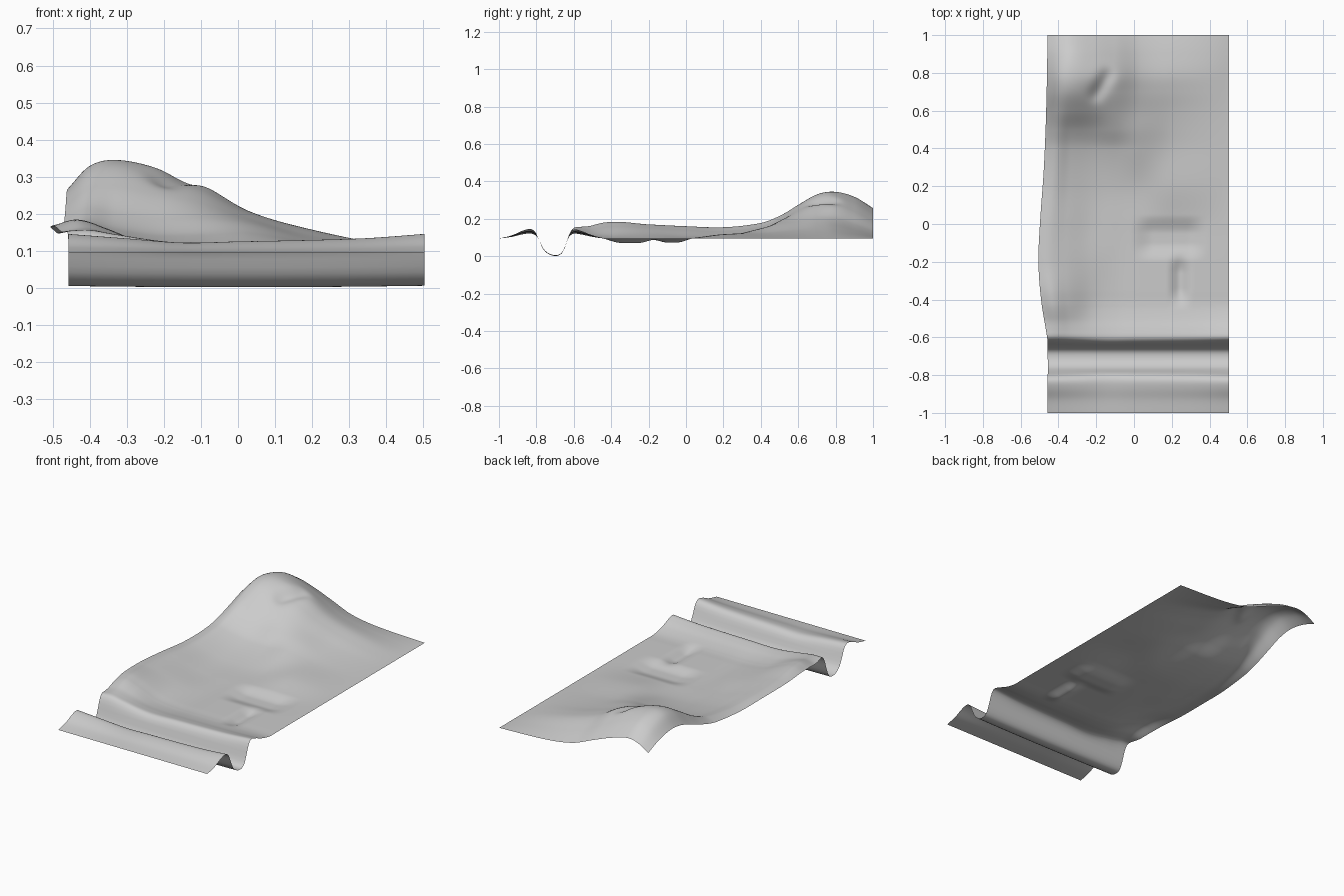
import bpy, bmesh, math


def curve(ts, vs, t):
    """Smooth interpolation through points (ts, vs) at unevenly spaced ts."""
    n = len(ts)
    t = min(max(t, ts[0]), ts[-1])
    i = 0
    while i < n - 2 and t > ts[i + 1]:
        i += 1

    def slope(k):
        a, b = max(k - 1, 0), min(k + 1, n - 1)
        return (vs[b] - vs[a]) / (ts[b] - ts[a])

    h = ts[i + 1] - ts[i]
    s = (t - ts[i]) / h
    return ((2*s**3 - 3*s**2 + 1) * vs[i] + (s**3 - 2*s**2 + s) * h * slope(i)
            + (3*s**2 - 2*s**3) * vs[i + 1] + (s**3 - s**2) * h * slope(i + 1))


def smooth(a, b, t):
    t = min(max((t - a) / (b - a), 0), 1)
    return t * t * (3 - 2 * t)


def box_dent(x, y, x0, x1, y0, y1, sx, sy):
    """Soft-edged rectangle mask."""
    return (smooth(x0 - sx, x0 + sx, x) * (1 - smooth(x1 - sx, x1 + sx, x))
            * smooth(y0 - sy, y0 + sy, y) * (1 - smooth(y1 - sy, y1 + sy, y)))


FLOOR = .095

# Ditch cross-section along y
DITCH_Y = [-1, -.93, -.87, -.83, -.805, -.785, -.765, -.735, -.7, -.67, -.65, -.635, -.62, -.6, -.56, -.5, -.43, -.35, 1]
DITCH_Z = [.095, .112, .138, .145, .128, .085, .04, .012, .002, .01, .04, .085, .122, .143, .135, .112, .096, .095, .095]

# Mound and left bank heights (rows front to back)
COLS = [-.46, -.4, -.33, -.22, -.1, .03, .2, .5]
ROWS = [
    (-.64, [.095] * 8),
    (-.55, [.115, .125, .115, .1, .095, .095, .095, .095]),
    (-.42, [.163, .182, .158, .11, .095, .095, .095, .095]),
    (-.2, [.165, .17, .152, .115, .095, .095, .095, .095]),
    (0, [.157, .16, .14, .106, .096, .095, .095, .095]),
    (.2, [.147, .155, .135, .11, .103, .105, .118, .095]),
    (.4, [.16, .178, .16, .142, .142, .148, .122, .095]),
    (.5, [.185, .215, .203, .188, .188, .173, .13, .095]),
    (.6, [.22, .268, .273, .253, .23, .188, .14, .095]),
    (.7, [.255, .315, .33, .305, .266, .203, .153, .095]),
    (.79, [.265, .328, .345, .324, .28, .205, .156, .095]),
    (.9, [.245, .298, .318, .29, .238, .172, .133, .095]),
    (1, [.205, .242, .257, .23, .185, .134, .108, .095]),
]
ROW_Y = [r[0] for r in ROWS]


def height(x, y):
    z = curve(DITCH_Y, DITCH_Z, y)
    # the ditch banks sag a little in the middle
    sag = max(0, z - FLOOR) / .05 if y < -.43 else 0
    z -= sag * curve([-.46, -.3, -.15, 0, .2, .35, .5],
                     [0, .012, .023, .02, .016, .011, 0], x)
    # ditch bottom rises very slightly toward the ends
    if -.78 < y < -.64:
        z += .004 * (x / .5) ** 2
    if y > -.64:
        z += curve(ROW_Y, [curve(COLS, r[1], x) for r in ROWS], y) - FLOOR
    # T-shaped hollow on the flat
    z -= .02 * box_dent(x, y, .04, .34, -.15, 0, .06, .05)
    z -= .03 * box_dent(x, y, .215, .27, -.4, -.2, .045, .06)
    # slanted notch near the top of the mound
    dx, dy = x + .17, y - .735
    along, across = dx * .5 + dy * .866, dx * .866 - dy * .5
    z -= .022 * math.exp(-(along / .09) ** 4 - (across / .04) ** 2)
    return max(z, 0)


# Terrain sheet
NX, NY = 96, 220
bm = bmesh.new()
grid = []
for j in range(NY + 1):
    y = -1 + 2 * j / NY
    # left edge bulges outward along the bank
    left = curve([-1, -.63, -.6, -.4, -.2, 0, .3, .6, 1],
                 [-.457, -.457, -.46, -.492, -.506, -.498, -.477, -.465, -.457], y)
    row = []
    for i in range(NX + 1):
        x = -.46 + .963 * i / NX
        px = x + (left + .46) * (1 - smooth(-.46, -.1, x))
        row.append(bm.verts.new((px, y, height(x, y))))
    grid.append(row)
for j in range(NY):
    for i in range(NX):
        bm.faces.new((grid[j][i], grid[j][i + 1], grid[j + 1][i + 1], grid[j + 1][i]))
mesh = bpy.data.meshes.new("terrain_sheet")
bm.to_mesh(mesh)
bm.free()
mesh.shade_smooth()

grey = bpy.data.materials.new("light_grey")
grey.diffuse_color = (.6, .6, .6, 1)
mesh.materials.append(grey)
bpy.context.collection.objects.link(bpy.data.objects.new("terrain_sheet", mesh))
